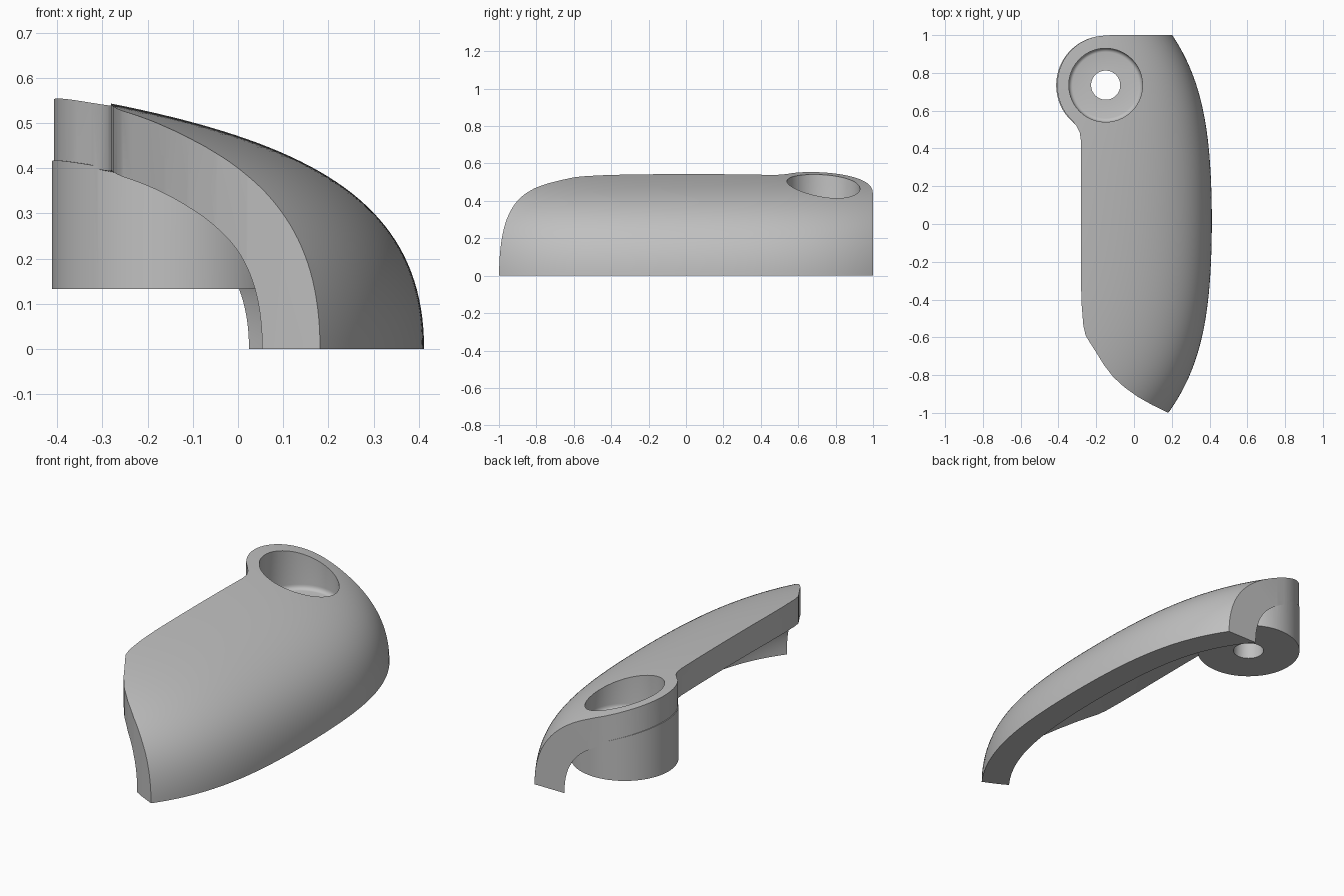
import bpy, bmesh, math
from mathutils import Vector

cube = bpy.data.objects.get("Cube")
if cube:
    bpy.data.objects.remove(cube, do_unlink=True)

BOSS = Vector((-0.15, 0.735))
SKIN = 0.142


def add_object(name, bm):
    mesh = bpy.data.meshes.new(name)
    bm.to_mesh(mesh)
    bm.free()
    obj = bpy.data.objects.new(name, mesh)
    bpy.context.collection.objects.link(obj)
    return obj


def activate(obj):
    bpy.ops.object.select_all(action='DESELECT')
    obj.select_set(True)
    bpy.context.view_layer.objects.active = obj


def combine(obj, tool, operation):
    mod = obj.modifiers.new(operation.lower(), 'BOOLEAN')
    mod.operation, mod.solver, mod.object = operation, 'EXACT', tool
    activate(obj)
    bpy.ops.object.modifier_apply(modifier=mod.name)
    bpy.data.objects.remove(tool, do_unlink=True)


def sag(y):
    """Sideways bow of the shell along its length."""
    y -= 0.015
    return 0.09 * y ** 2 + 0.13 * y ** 4


# Cross-section: straight run, rounded shoulder, vertical skirt
def shoulder(t):
    a, b, c, d = (Vector(p) for p in ((-0.28, 0.543), (0.17, 0.453), (0.412, 0.32), (0.412, 0)))
    s = 1 - t
    return a * s ** 3 + b * 3 * s * s * t + c * 3 * s * t * t + d * t ** 3


profile = [Vector((-0.6, 0.607)), Vector((-0.44, 0.575))]
profile += [shoulder(i / 40) for i in range(41)]
profile += [Vector((0.412, -0.1)), Vector((0.412, -0.2))]


def height(x, y):
    u = x + sag(y)
    for p, q in zip(profile, profile[1:]):
        if p.x <= u <= q.x and q.x > p.x:
            return p.y + (q.y - p.y) * (u - p.x) / (q.x - p.x)
    return 0


# Bowed shell, thickened inwards
bm = bmesh.new()
rows = []
for i in range(91):
    y = -1.35 + 0.03 * i
    rows.append([bm.verts.new((p.x - sag(y), y, p.y)) for p in profile])
for r, s in zip(rows, rows[1:]):
    for j in range(len(profile) - 1):
        bm.faces.new((r[j], r[j + 1], s[j + 1], s[j]))
shell = add_object("curved_shell", bm)
solid = shell.modifiers.new("thickness", 'SOLIDIFY')
solid.thickness, solid.offset, solid.use_even_offset = SKIN, -1, True
activate(shell)
bpy.ops.object.modifier_apply(modifier=solid.name)

# Plan outline: square back, round ear, straight side, curved front
outline = [(0.7, 1.0), (-0.12, 1.0)]
for i in range(45):
    a = math.radians(93 + 3 * i)
    if a < math.radians(219):
        outline.append((BOSS.x + 0.257 * math.cos(a), BOSS.y + 0.262 * math.sin(a)))
outline += [(-0.325, 0.545), (-0.303, 0.517), (-0.287, 0.485), (-0.281, 0.44),
            (-0.281, -0.3), (-0.277, -0.43), (-0.268, -0.54), (-0.256, -0.59),
            (-0.235, -0.625), (-0.2, -0.68), (-0.16, -0.745), (-0.11, -0.81),
            (-0.05, -0.865), (0.02, -0.915), (0.1, -0.96), (0.183, -1.0), (0.7, -1.2)]
bm = bmesh.new()
base = bm.faces.new([bm.verts.new((x, y, 0)) for x, y in outline])
grown = bmesh.ops.extrude_face_region(bm, geom=[base])
bmesh.ops.translate(bm, vec=(0, 0, 1),
                    verts=[v for v in grown["geom"] if isinstance(v, bmesh.types.BMVert)])
bmesh.ops.recalc_face_normals(bm, faces=bm.faces)
combine(shell, add_object("plan_cutter", bm), 'INTERSECT')

# Round boss under the ear, its top just inside the underside of the shell
bm = bmesh.new()
bmesh.ops.create_cone(bm, cap_ends=True, cap_tris=True, segments=96,
                      radius1=0.262, radius2=0.262, depth=1)
for v in bm.verts:
    crown = 0.05 if v.co.xy.length < 0.1 else 0
    x, y = v.co.x + BOSS.x, v.co.y + BOSS.y
    v.co = (x, y, height(x, y) - SKIN + 0.004 + crown if v.co.z > 0 else 0.133)
combine(shell, add_object("boss", bm), 'UNION')

# Stepped bolt hole
bm = bmesh.new()
steps = [(0, 0.05), (0.077, 0.05), (0.077, 0.312), (0.175, 0.312), (0.183, 0.314),
         (0.19, 0.32), (0.194, 0.328), (0.195, 0.337), (0.195, 1), (0, 1)]
ring = [bm.verts.new((BOSS.x + r, BOSS.y, z)) for r, z in steps]
edges = [bm.edges.new(pair) for pair in zip(ring, ring[1:])]
bmesh.ops.spin(bm, geom=ring + edges, cent=(BOSS.x, BOSS.y, 0), axis=(0, 0, 1),
               angle=math.tau, steps=96)
bmesh.ops.remove_doubles(bm, verts=bm.verts, dist=0.0001)
bmesh.ops.recalc_face_normals(bm, faces=bm.faces)
combine(shell, add_object("bolt_hole_cutter", bm), 'DIFFERENCE')

# Plain grey finish
grey = bpy.data.materials.new("plain_grey")
grey.use_nodes = True
colour = (0.53, 0.53, 0.53, 1)
grey.diffuse_color = colour
grey.node_tree.nodes["Principled BSDF"].inputs["Base Color"].default_value = colour
shell.data.materials.clear()
shell.data.materials.append(grey)
for poly in shell.data.polygons:
    poly.material_index = 0
activate(shell)
bpy.ops.object.shade_smooth_by_angle(angle=math.radians(28))
